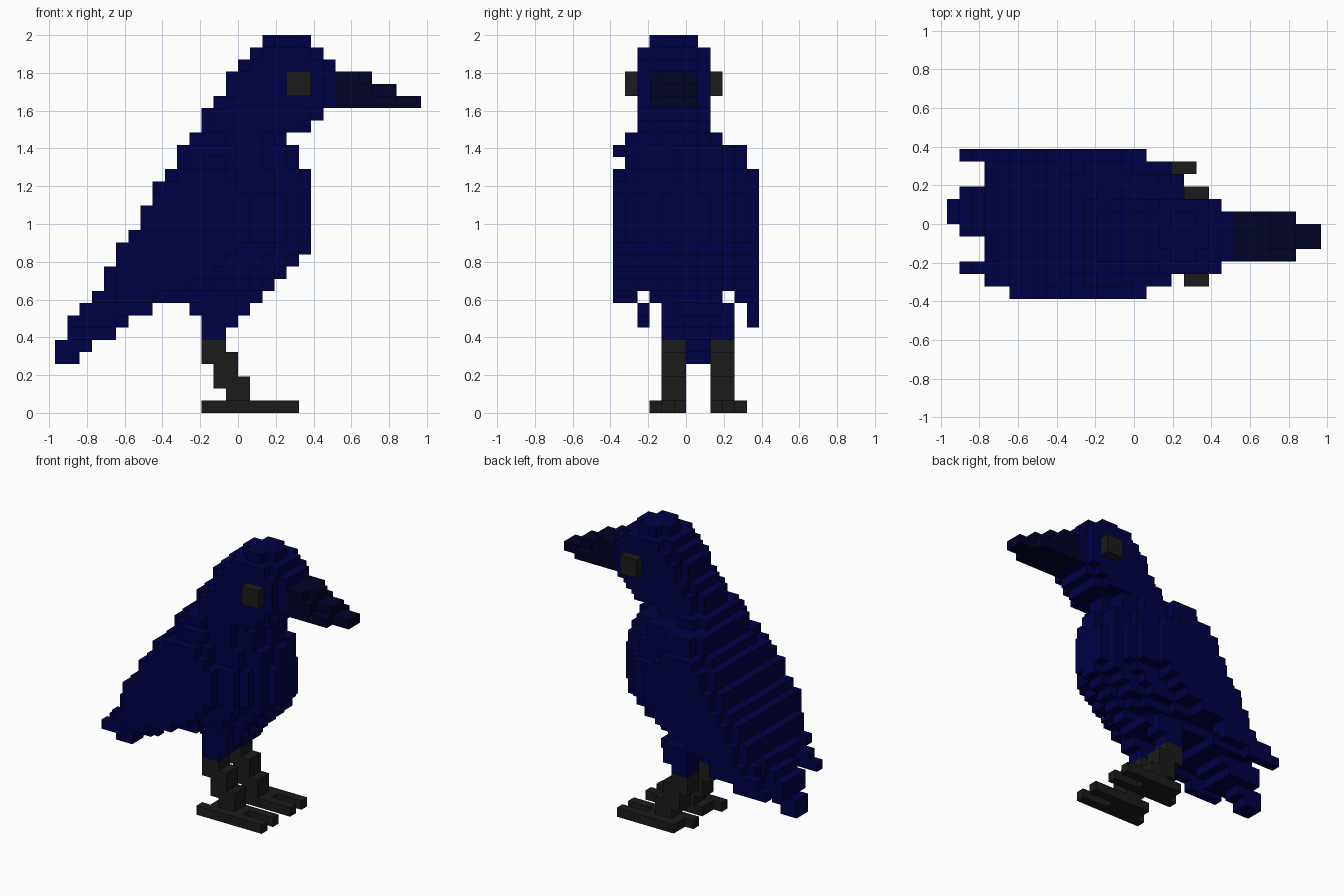
import bpy, bmesh, math
from mathutils import Vector

if "Cube" in bpy.data.objects:
    bpy.data.objects.remove(bpy.data.objects["Cube"], do_unlink=True)

U = 2 / 31            # size of one block
filled = set()        # cells used by all parts
parts = []            # (name, cells, material)


def material(name, rgb):
    m = bpy.data.materials.new(name)
    m.use_nodes = True
    m.diffuse_color = (*rgb, 1)
    m.node_tree.nodes["Principled BSDF"].inputs["Base Color"].default_value = (*rgb, 1)
    return m


NAVY = material("navy feathers", (0.0, 0.0, 0.06))
BEAK = material("dark blue beak", (0.0, 0.0005, 0.0185))
DARK = material("charcoal", (0.0105, 0.0105, 0.0105))


def box(x, y, z):
    """Cells in half-open index ranges."""
    return {(i, j, k) for i in range(*x) for j in range(*y) for k in range(*z)}


def rounded_layer(k, x0, x1, y0, y1, front, back):
    """One layer of cells with elliptical front and back ends."""
    c, half = (y0 + y1) / 2, (y1 - y0) / 2
    cells = set()
    for i in range(x0, x1):
        f = max(0, 1 - (x1 - i - 0.5) / front)
        b = max(0, 1 - (i - x0 + 0.5) / back)
        w = half * math.sqrt(1 - max(f, b) ** 2)
        cells |= {(i, j, k) for j in range(y0, y1) if abs(j + 0.5 - c) <= w - 0.4}
    return cells


def add_part(name, cells, mat):
    parts.append((name, cells - filled, mat))
    filled.update(cells)


def build(name, cells, mat):
    """Outer skin of a part, without faces hidden against other parts."""
    bm = bmesh.new()
    verts = {}

    def vert(p):
        key = tuple(round(v) for v in p)
        if key not in verts:
            verts[key] = bm.verts.new(((key[0] - 15) * U, (key[1] - 6) * U, key[2] * U))
        return verts[key]

    for cell in sorted(cells):
        mid = Vector(cell) + Vector((0.5, 0.5, 0.5))
        for axis in range(3):
            for s in (-1, 1):
                n = Vector((0, 0, 0))
                n[axis] = s
                if tuple(round(a + b) for a, b in zip(cell, n)) in filled:
                    continue
                u = Vector((0, 0, 0))
                u[(axis + 1) % 3] = 0.5
                v = n.cross(u)
                bm.faces.new([vert(mid + n / 2 + a * u + b * v)
                              for a, b in ((-1, -1), (1, -1), (1, 1), (-1, 1))])
    mesh = bpy.data.meshes.new(name)
    bm.to_mesh(mesh)
    bm.free()
    mesh.materials.append(mat)
    bpy.context.collection.objects.link(bpy.data.objects.new(name, mesh))


# Torso: back and chest limits per layer from layer 9 upward, straight ledges on the back
backs = [3, 4, 4, 5, 5, 6, 7, 7, 8, 8, 9, 10, 10, 11]
chests = [17, 18, 19, 20, 21, 21, 21, 21, 21, 21, 21, 20, 20, 19]
sides = {9: (3, 9), 10: (2, 10), 22: (1, 9)}
torso = box((12, 15), (0, 1), (21, 22))
for n, (a, b) in enumerate(zip(backs, chests)):
    k = n + 9
    y0, y1 = sides.get(k, (1, 11))
    torso |= rounded_layer(k, a, b, y0, y1, 4.2 if 14 <= k <= 17 else 7, 0.5 if k < 19 else 1.2)
add_part("torso", torso, NAVY)

# Wings: front edge per layer, two cells thick, with a hanging tip feather
edges = [8, 11, 13, 14, 15, 16, 16, 16, 16, 15, 14]
for name, outer, inner, tip, rear, inset in (("right_wing", 0, 1, 2, 5, 0),
                                             ("left_wing", 11, 10, 11, 3, 1)):
    wing = set()
    for n, e in enumerate(edges):
        a = backs[n]
        shoulder = 1 if n > 8 else 0
        wing |= box((max(a + max(inset, shoulder), rear), e), (outer, outer + 1), (n + 9, n + 10))
        wing |= box((a + shoulder, e), (inner, inner + 1), (n + 9, n + 10))
    wing |= box((1, 5), (tip, tip + 1), (7, 8)) | box((2, 8), (tip, tip + 1), (8, 9))
    add_part(name, wing, NAVY)

# Tail: stepped layers narrowing to the tip
tail = set()
for k, x, y in ((4, (0, 2), (6, 8)), (5, (0, 3), (6, 8)), (6, (1, 5), (5, 9)),
                (7, (1, 6), (5, 9)), (8, (2, 3), (5, 9)), (8, (3, 8), (4, 10))):
    tail |= box(x, y, (k, k + 1))
add_part("tail", tail, NAVY)

# Head and neck
head = set()
for k, x0, x1, y0, y1 in ((23, 12, 21, 2, 8), (24, 12, 22, 2, 8), (25, 13, 23, 2, 8),
                          (26, 14, 23, 2, 8), (27, 14, 23, 2, 8), (28, 15, 23, 2, 8),
                          (29, 16, 22, 2, 8), (30, 17, 21, 3, 7)):
    head |= rounded_layer(k, x0, x1, y0, y1, 2, 2)
add_part("head", head, NAVY)

# Beak
add_part("beak", box((23, 28), (3, 7), (25, 26)) | box((28, 30), (4, 6), (25, 26))
         | box((23, 26), (3, 7), (26, 27)) | box((26, 28), (4, 6), (26, 27))
         | box((23, 25), (3, 7), (27, 28)) | box((25, 26), (4, 6), (27, 28)), BEAK)

# Eyes
add_part("right_eye", box((19, 21), (1, 2), (26, 28)), DARK)
add_part("left_eye", box((19, 21), (8, 9), (26, 28)), DARK)

# Legs: thigh, stepped shank, two long toes joined by a web
add_part("belly", rounded_layer(8, 11, 16, 4, 10, 2, 2), NAVY)
for side, y, toe in (("right", 4, 3), ("left", 8, 8)):
    row = (y, y + 2)
    add_part(side + "_thigh", box((12, 14), row, (6, 7)) | box((12, 15), row, (7, 8)), NAVY)
    add_part(side + "_leg", box((12, 14), row, (4, 6)) | box((13, 15), row, (2, 5))
             | box((14, 16), row, (1, 3)), DARK)
    add_part(side + "_foot", box((12, 20), (toe, toe + 1), (0, 1))
             | box((13, 17), (toe + 1, toe + 2), (0, 1))
             | box((13, 20), (toe + 2, toe + 3), (0, 1)), DARK)

for part in parts:
    build(*part)
